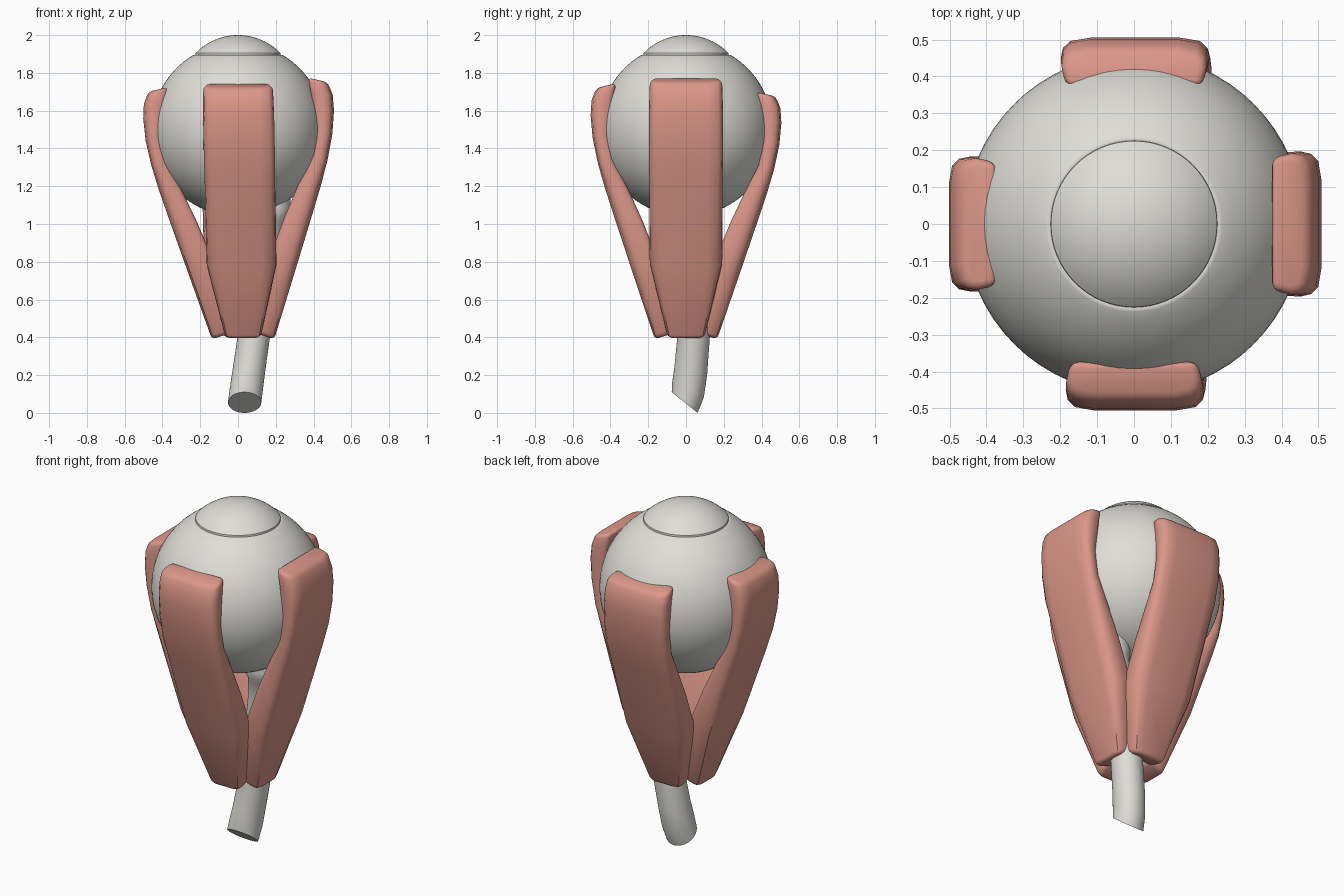
import bpy, bmesh, math
from mathutils import Vector

cube = bpy.data.objects.get("Cube")
if cube:
    bpy.data.objects.remove(cube, do_unlink=True)


def material(name, rgb):
    m = bpy.data.materials.new(name)
    m.use_nodes = True
    m.diffuse_color = (*rgb, 1)
    m.node_tree.nodes["Principled BSDF"].inputs["Base Color"].default_value = (*rgb, 1)
    return m


white = material("warm white", (0.74, 0.73, 0.69))
red = material("muscle red", (0.72, 0.31, 0.25))


def loft(name, rings, mat, bevel=0):
    """Skin a list of equal-length point rings and cap both ends."""
    bm = bmesh.new()
    loops = [[bm.verts.new(p) for p in ring] for ring in rings]
    n = len(loops[0])
    for a, b in zip(loops, loops[1:]):
        for i in range(n):
            j = (i + 1) % n
            bm.faces.new((a[i], a[j], b[j], b[i]))
    bm.faces.new(loops[0])
    bm.faces.new(loops[-1])
    bmesh.ops.recalc_face_normals(bm, faces=bm.faces)
    mesh = bpy.data.meshes.new(name)
    bm.to_mesh(mesh)
    bm.free()
    mesh.materials.append(mat)
    ob = bpy.data.objects.new(name, mesh)
    bpy.context.collection.objects.link(ob)
    bpy.ops.object.select_all(action="DESELECT")
    ob.select_set(True)
    bpy.context.view_layer.objects.active = ob
    if bevel:
        mod = ob.modifiers.new("Rounded edges", "BEVEL")
        mod.width = bevel
        mod.segments = 3
        mod.limit_method = "ANGLE"
        mod.angle_limit = math.radians(50)
        bpy.ops.object.modifier_apply(modifier=mod.name)
    bpy.ops.object.shade_smooth_by_angle(angle=math.radians(40))


def circle(x, y, z, r, slant=0, squash=1, n=64):
    pts = []
    for i in range(n):
        a = math.tau * i / n
        dy = r * squash * math.sin(a)
        pts.append((x + r * math.cos(a), y + dy, z - slant * dy))
    return pts


# Eyeball: round globe, a fine groove, then the bulging cornea
globe_r, cap_r = 0.46, 0.314
profile = []
start, stop = 0.01 - math.pi / 2, math.acos(0.238 / globe_r)
for i in range(41):
    a = start + (stop - start) * i / 40
    profile.append((globe_r * math.cos(a), 1.5 + globe_r * math.sin(a)))
profile += [(0.232, 1.896), (0.226, 1.895)]
edge = math.asin(0.225 / cap_r)
for i in range(15):
    a = edge + (0.01 - edge) * i / 14
    profile.append((cap_r * math.sin(a), 2 - cap_r + cap_r * math.cos(a)))
loft("eyeball", [circle(0, 0, z, r) for r, z in profile], white)

# Nerve: bent stalk, cut at a slant at the foot, with a collar under the globe
path = [(0.035, -0.007, 0.055, 0.088, 0.8, 0.78), (0.044, 0.011, 0.125, 0.088, 0.5, 0.95),
        (0.057, 0.025, 0.22, 0.087, 0.2), (0.083, 0.04, 0.4, 0.086),
        (0.115, 0.045, 0.65, 0.086), (0.15, 0.03, 0.9, 0.086),
        (0.165, 0.015, 1.01, 0.09), (0.17, 0.01, 1.04, 0.104),
        (0.175, 0.01, 1.08, 0.106), (0.175, 0.01, 1.2, 0.1)]
loft("optic_nerve", [circle(*p) for p in path], white)

# Muscle straps: inner radius, inner z, outer radius, outer z, half width
stations = [(0.37, 1.74, 0.475, 1.715, 0.187), (0.385, 1.66, 0.5, 1.65, 0.19),
            (0.395, 1.58, 0.505, 1.57, 0.192), (0.405, 1.48, 0.494, 1.45, 0.192),
            (0.385, 1.34, 0.467, 1.32, 0.192), (0.305, 1.18, 0.43, 1.19, 0.19),
            (0.232, 1.02, 0.378, 1.03, 0.19), (0.14, 0.79, 0.292, 0.77, 0.188),
            (0.055, 0.425, 0.165, 0.39, 0.097)]
# Half section: depth from inner to outer face, share of the half width
half = [(0, 0.94), (0.5, 1), (0.75, 0.97), (0.92, 0.87), (1, 0.6)]
section = [(d, -s) for d, s in half] + [(d, s) for d, s in reversed(half)]


def strap(name, angle, top, width):
    out = Vector((math.cos(angle), math.sin(angle), 0))
    side = Vector((-out.y, out.x, 0))
    stretch = (top - 0.4) / 1.33
    rings = []
    for ri, zi, ro, zo, w in stations:
        ring = []
        for d, s in section:
            p = out * (ri + (ro - ri) * d) + side * s * w * width
            z = zi + (zo - zi) * d
            p.z = 0.4 + (z - 0.4) * stretch
            p.x += 0.02 * (1.73 - z)
            ring.append(p)
        rings.append(ring)
    loft(name, rings, red, 0.022)


for name, turn, top, width in (("left_muscle", 0, 1.765, 1.02), ("back_muscle", 1, 1.69, 1.05),
                               ("right_muscle", 2, 1.715, 0.95), ("front_muscle", 3, 1.735, 0.98)):
    strap(name, turn * math.pi / 2, top, width)
